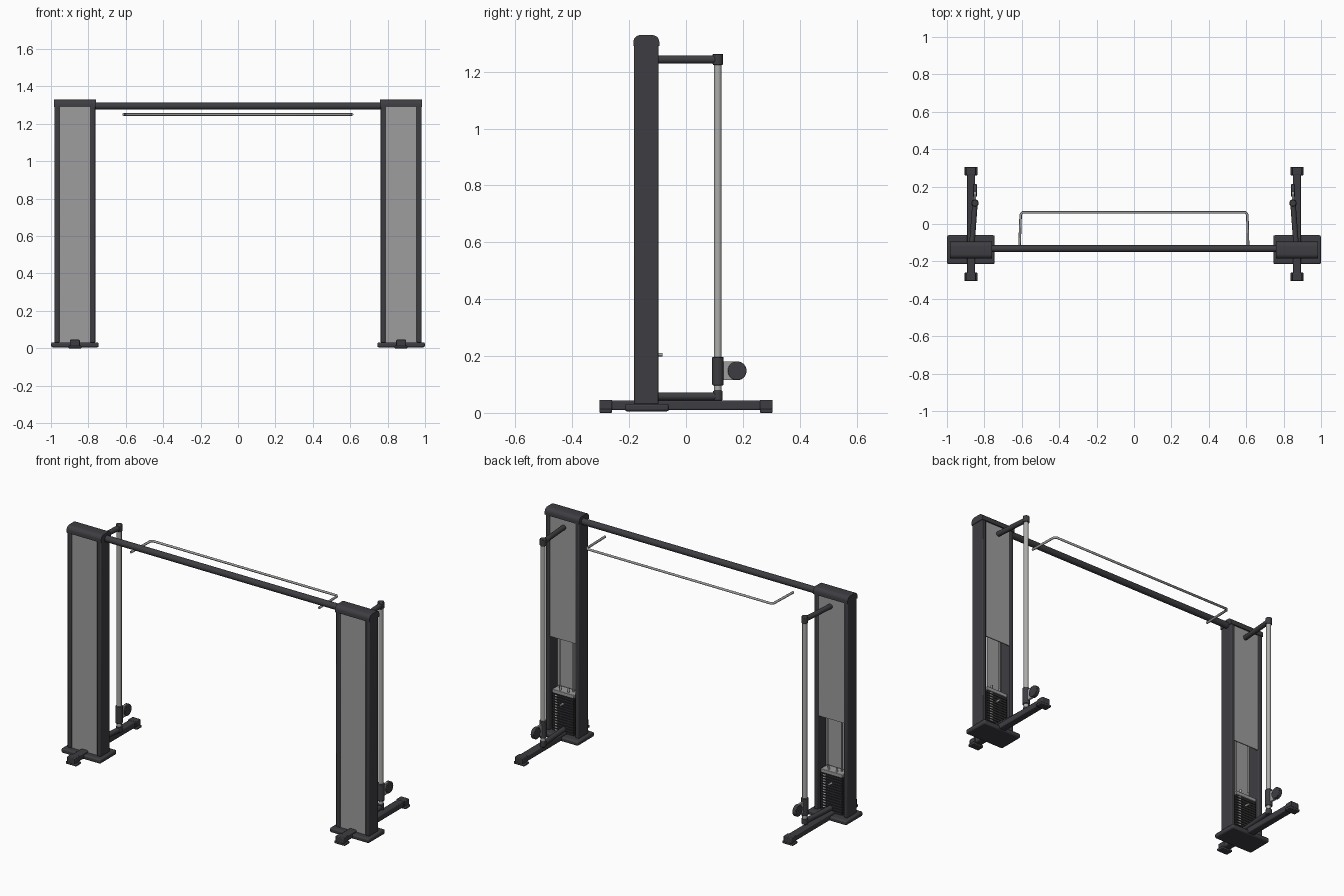
import bpy, bmesh, math
from mathutils import Vector

if "Cube" in bpy.data.objects:
    bpy.data.objects.remove(bpy.data.objects["Cube"])


def material(name, r, g, b):
    m = bpy.data.materials.new(name)
    m.diffuse_color = (r, g, b, 1)
    m.use_nodes = True
    m.node_tree.nodes["Principled BSDF"].inputs["Base Color"].default_value = m.diffuse_color
    return m


FRAME = material("charcoal frame", 0.048, 0.047, 0.054)
PANEL = material("grey panel", 0.34, 0.34, 0.345)
STEEL = material("bright steel", 0.42, 0.42, 0.41)
STACK = material("black weights", 0.025, 0.025, 0.028)
MARK = material("white marks", 0.75, 0.75, 0.75)


def finish(name, bm, mat, bevel=0.0, segs=2):
    me = bpy.data.meshes.new(name)
    bm.to_mesh(me)
    bm.free()
    ob = bpy.data.objects.new(name, me)
    bpy.context.collection.objects.link(ob)
    me.materials.append(mat)
    if bevel:
        mod = ob.modifiers.new("bevel", 'BEVEL')
        mod.width = bevel
        mod.segments = segs
    bpy.ops.object.select_all(action='DESELECT')
    ob.select_set(True)
    bpy.context.view_layer.objects.active = ob
    bpy.ops.object.shade_smooth_by_angle(angle=math.radians(40))
    return ob


def box(name, x, y, z, mat, bevel=0.0, segs=2):
    """Box from three (low, high) ranges."""
    bm = bmesh.new()
    bmesh.ops.create_cube(bm, size=1)
    for v in bm.verts:
        v.co = [sum(r) / 2 + c * abs(r[1] - r[0]) for c, r in zip(v.co, (x, y, z))]
    return finish(name, bm, mat, bevel, segs)


def rod(name, a, b, r, mat, bevel=0.0, n=20):
    """Cylinder between two points."""
    a, b = Vector(a), Vector(b)
    bm = bmesh.new()
    bmesh.ops.create_cone(bm, cap_ends=True, segments=n, radius1=r, radius2=r, depth=(b - a).length)
    rot = (b - a).to_track_quat('Z', 'Y')
    for v in bm.verts:
        v.co = rot @ v.co + (a + b) / 2
    return finish(name, bm, mat, bevel)


def extrude_x(name, profile, x, mat):
    """Closed (y, z) profile extruded along x."""
    bm = bmesh.new()
    rings = [[bm.verts.new((xx, y, z)) for y, z in profile] for xx in x]
    n = len(profile)
    bm.faces.new(rings[0])
    bm.faces.new(rings[1][::-1])
    for i in range(n):
        j = (i + 1) % n
        bm.faces.new((rings[0][j], rings[0][i], rings[1][i], rings[1][j]))
    bmesh.ops.recalc_face_normals(bm, faces=bm.faces[:])
    return finish(name, bm, mat)


Y0, Y1 = -0.183, -0.097      # tower depth
RY = 0.112                   # guide rod position in y

# rounded tower cap profile
R = 0.024
cap = [(-0.185, 1.29), (-0.094, 1.29)]
cap += [(-0.094 - R + R * math.cos(t), 1.329 - R + R * math.sin(t))
        for t in (math.pi / 2 * i / 6 for i in range(7))]
cap += [(-0.185 + R - R * math.sin(t), 1.329 - R + R * math.cos(t))
        for t in (math.pi / 2 * i / 6 for i in range(7))]

for s, side in ((-1, "left"), (1, "right")):
    c = 0.872 * s
    rx = 0.85 * s

    def xr(lo, hi):
        return tuple(sorted((c + s * lo, c + s * hi)))

    # base plate, floor beam and feet
    box(side + "_base_plate", xr(-0.127, 0.127), (-0.215, -0.06), (0.005, 0.032), FRAME, 0.008)
    box(side + "_floor_beam", xr(-0.022, 0.022), (-0.3, 0.3), (0.01, 0.044), FRAME, 0.005)
    for e, end in ((-1, "front"), (1, "rear")):
        y = sorted((e * 0.26, e * 0.305))
        box(f"{side}_{end}_foot", xr(-0.035, 0.035), y, (0, 0.014), FRAME, 0.004)
        box(f"{side}_{end}_foot_cap", xr(-0.026, 0.026), y, (0.01, 0.046), FRAME, 0.004)

    # tower posts, cap and panels
    box(side + "_outer_post", xr(0.083, 0.109), (Y0, Y1), (0.03, 1.295), FRAME, 0.005)
    box(side + "_inner_post", xr(-0.109, -0.083), (Y0, Y1), (0.03, 1.295), FRAME, 0.005)
    extrude_x(side + "_tower_cap", cap, xr(-0.112, 0.112), FRAME)
    box(side + "_front_panel", xr(-0.085, 0.085), (-0.178, -0.172), (0.03, 1.292), PANEL)
    box(side + "_rear_panel", xr(-0.085, 0.085), (-0.108, -0.102), (0.58, 1.292), PANEL)

    # weight stack with marks, top plate, pin and its guide rods
    n = 14
    for i in range(n):
        z = 0.034 + i * 0.0155
        box(f"{side}_weight_{i + 1}", xr(-0.07, 0.07), (-0.165, -0.104), (z, z + 0.0135), STACK)
        box(f"{side}_weight_mark_{i + 1}", (c + 0.036, c + 0.052), (-0.105, -0.102),
            (z + 0.004, z + 0.0095), MARK)
    box(side + "_stack_top_plate", xr(-0.07, 0.07), (-0.165, -0.102), (0.252, 0.274), PANEL, 0.003)
    rod(side + "_stack_pin", (c, -0.11, 0.205), (c, -0.082, 0.205), 0.006, STEEL, n=12)
    for k in (-1, 1):
        gx = c + k * 0.045
        rod(f"{side}_stack_guide_{k}", (gx, -0.138, 0.03), (gx, -0.138, 1.29), 0.005, STEEL, n=10)
        rod(f"{side}_stack_bushing_{k}", (c + k * 0.026, -0.118, 0.27), (c + k * 0.026, -0.118, 0.3),
            0.006, STEEL, n=10)

    # arms and collars holding the pulley column
    for z, r, name in ((1.243, 0.0145, "upper"), (0.058, 0.0145, "lower")):
        rod(f"{side}_{name}_arm", (0.866 * s, -0.104, z), (rx, RY, z), r, FRAME)
    rod(side + "_upper_collar", (rx, RY, 1.224), (rx, RY, 1.263), 0.018, FRAME, 0.003)
    rod(side + "_lower_collar", (rx, RY, 0.044), (rx, RY, 0.078), 0.017, FRAME, 0.003)
    rod(side + "_pulley_column", (rx, RY, 0.06), (rx, RY, 1.24), 0.0135, STEEL)

    # sliding carriage with pulley
    rod(side + "_carriage", (rx, RY, 0.097), (rx, RY, 0.197), 0.02, FRAME, 0.003)
    box(side + "_pulley_bracket", (rx - 0.006, rx + 0.006), (RY + 0.01, 0.178), (0.116, 0.18), PANEL)
    rod(side + "_pulley", (rx - 0.011, 0.18, 0.148), (rx + 0.011, 0.18, 0.148), 0.033, FRAME, 0.003, 28)

# crossbeam between the towers
rod("crossbeam", (-0.775, -0.132, 1.295), (0.775, -0.132, 1.295), 0.0185, FRAME, n=24)

# thin pull-up bar
cu = bpy.data.curves.new("pull_up_bar", 'CURVE')
cu.dimensions = '3D'
cu.bevel_depth = 0.007
cu.bevel_resolution = 2
cu.use_fill_caps = True
sp = cu.splines.new('POLY')
path = [(-0.612, -0.12), (-0.606, 0.05), (-0.596, 0.062), (0.596, 0.062), (0.606, 0.05), (0.61, -0.12)]
sp.points.add(len(path) - 1)
for p, (x, y) in zip(sp.points, path):
    p.co = (x, y, 1.25, 1)
cu.materials.append(PANEL)
bar = bpy.data.objects.new("pull_up_bar", cu)
bpy.context.collection.objects.link(bar)
